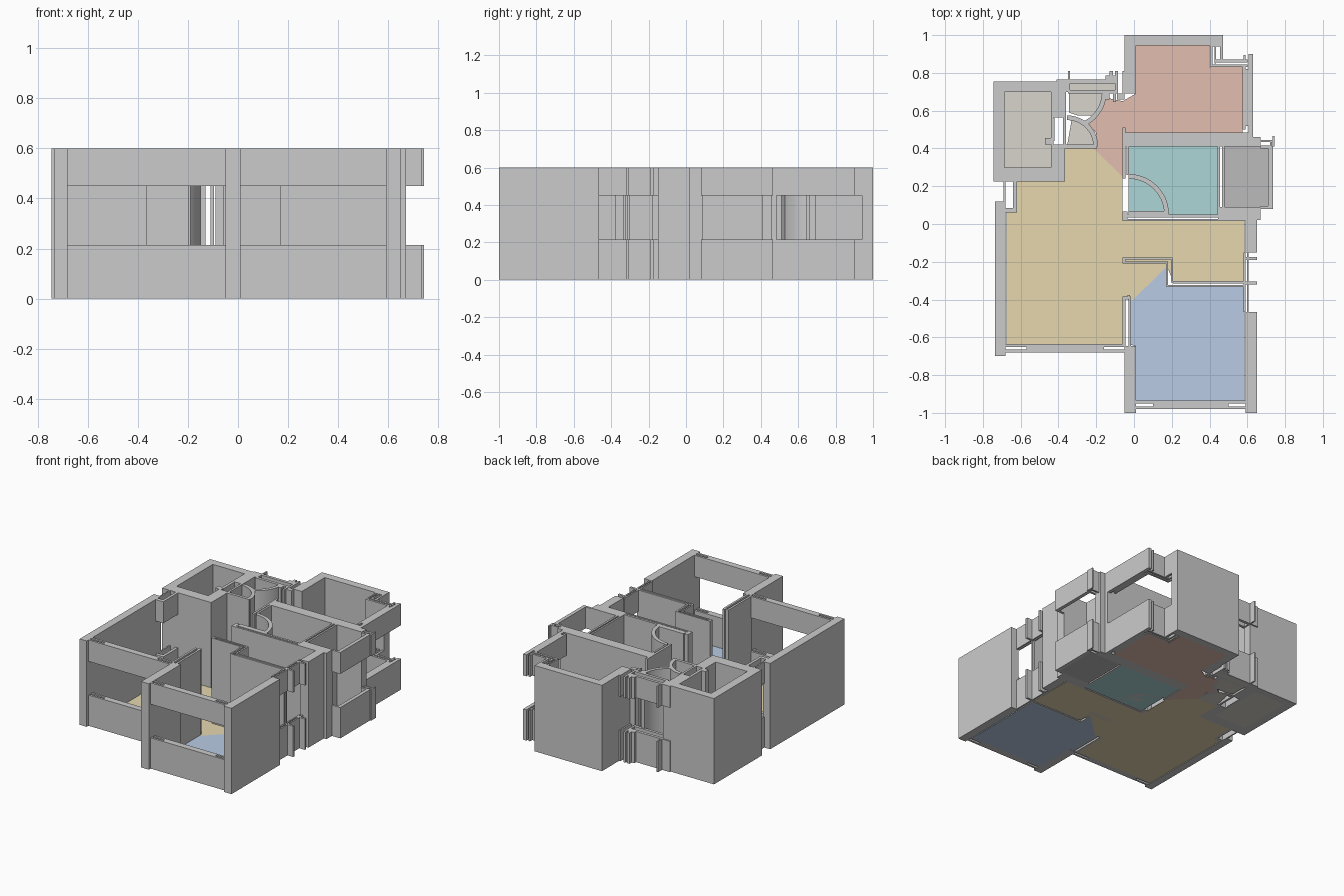
import bpy, bmesh, math

H, SILL, HEAD = 0.6, 0.215, 0.45   # wall height, window sill and window head
FLOOR_T = 0.004


def prism(bm, pts, z0, z1):
    vs = [bm.verts.new((x, y, z0)) for x, y in pts]
    face = bm.faces.new(vs)
    top = bmesh.ops.extrude_face_region(bm, geom=[face])['geom']
    bmesh.ops.translate(bm, vec=(0, 0, z1 - z0),
                        verts=[g for g in top if isinstance(g, bmesh.types.BMVert)])


def finish(bm, name, mat=None):
    bmesh.ops.recalc_face_normals(bm, faces=bm.faces[:])
    me = bpy.data.meshes.new(name)
    bm.to_mesh(me)
    bm.free()
    ob = bpy.data.objects.new(name, me)
    bpy.context.collection.objects.link(ob)
    if mat:
        me.materials.append(mat)
    return ob


def walls(name, boxes, spans=((0, H),)):
    """Boxes given as x0, x1, y0, y1, raised over each height span."""
    bm = bmesh.new()
    for x0, x1, y0, y1 in boxes:
        for z0, z1 in spans:
            prism(bm, [(x0, y0), (x1, y0), (x1, y1), (x0, y1)], z0, z1)
    return finish(bm, name)


def window_walls(name, boxes):
    return walls(name, boxes, ((0, SILL), (HEAD, H)))


def slotted_window(name, x0, x1, y0, y1, slot):
    """Window wall with a narrow vertical slot near each end."""
    t = (y1 - y0) / 3
    window_walls(name, [(x0, x1, y0, y0 + t), (x0, x1, y1 - t, y1),
                        (x0 + slot, x1 - slot, y0 + t, y1 - t)])


def arc_pts(cx, cy, r, a0, a1, n=14):
    return [(cx + r * math.cos(math.radians(a0 + (a1 - a0) * i / n)),
             cy + r * math.sin(math.radians(a0 + (a1 - a0) * i / n))) for i in range(n + 1)]


def arc_wall(name, cx, cy, r0, r1, a0, a1):
    bm = bmesh.new()
    prism(bm, arc_pts(cx, cy, r1, a0, a1) + arc_pts(cx, cy, r0, a1, a0), 0, H)
    return finish(bm, name)


def floor(name, pts, color=None):
    mat = None
    if color:
        mat = bpy.data.materials.new(name)
        mat.diffuse_color = (*color, 1)
    bm = bmesh.new()
    prism(bm, pts, 0, FLOOR_T)
    return finish(bm, name, mat)


def rect(x0, x1, y0, y1):
    return [(x0, y0), (x1, y0), (x1, y1), (x0, y1)]


# floors
floor("living_floor", [(-.675, -.64), (-.06, -.64), (-.06, -.385), (-.015, -.41), (.175, -.225),
      (.21, -.31), (.585, -.31), (.585, .015), (-.06, .015), (-.06, .25), (-.215, .40),
      (-.365, .40), (-.365, .225), (-.625, .225), (-.625, .06), (-.675, .06)], (.79, .68, .43))
floor("front_bedroom_floor", [(.01, -.935), (.585, -.935), (.585, -.33), (.18, -.33),
      (.175, -.225), (-.015, -.41), (-.02, -.64), (.01, -.645)], (.48, .60, .77))
floor("back_bedroom_floor", [(.01, .945), (.40, .945), (.40, .83), (.575, .83), (.575, .485),
      (-.06, .485), (-.06, .25), (-.215, .40), (-.2, .48), (-.24, .53), (-.18, .59),
      (-.155, .67), (-.06, .65), (.01, .69)], (.77, .51, .43))
floor("bathroom_floor", rect(-.03, .445, .045, .41), (.42, .67, .68))
floor("balcony_floor", rect(.475, .71, .09, .41), (.5, .5, .5))
BEIGE = (.68, .66, .60)
floor("store_floor", rect(-.685, -.44, .30, .70), BEIGE)
floor("bathroom_door_swing", [(-.03, .05)] + arc_pts(-.03, .05, .2, 0, 90), BEIGE)
floor("entry_door_swing", [(-.355, .41)] + arc_pts(-.355, .41, .15, 0, 80), BEIGE)
floor("lobby_floor", [(-.345, .70)] + arc_pts(-.345, .70, .18, 0, -45) + [(-.30, .575), (-.345, .59)], BEIGE)

# back bedroom walls
walls("back_bedroom_walls", [(-.05, .47, .945, 1), (-.05, .01, .69, .945),
      (.40, .47, .94, .945), (-.06, .63, .41, .485), (.63, .67, .41, .46)])
window_walls("back_bedroom_windows", [(.405, .415, .83, .945), (.425, .435, .85, .945),
      (.415, .60, .83, .845), (.435, .60, .855, .87), (.575, .59, .50, .83),
      (.605, .63, .485, .90), (.59, .605, .52, .82), (.58, .59, .87, .895), (.455, .47, .87, .945)])

# bathroom walls and the curved door sweep
walls("bathroom_walls", [(-.06, -.045, .24, .41), (-.04, -.027, .26, .41), (-.06, -.045, .485, .51),
      (-.06, .445, .015, .027), (-.06, .445, .035, .05), (-.06, -.035, .027, .065),
      (.443, .455, .05, .41), (.465, .478, .09, .41), (.445, .59, .015, .09)])
arc_wall("bathroom_door_arc", -.03, .05, .19, .215, 0, 90)
walls("bathroom_door_jamb", [(-.03, .18, .05, .07)])

# balcony parapet and beam
window_walls("balcony_parapet", [(.71, .735, .08, .41), (.67, .71, .08, .095),
      (.67, .72, .40, .415), (.72, .73, .41, .44), (.733, .743, .41, .465), (.67, .74, .435, .445)])

# right side walls with the hallway window
walls("right_walls", [(.59, .65, -.15, .09), (.65, .67, .02, .09), (.59, .65, -1, -.465)])
window_walls("hall_window", [(.58, .59, -.465, -.15), (.597, .607, -.465, -.15),
      (.59, .65, -.19, -.175), (.59, .65, -.32, -.305)])

# hallway partitions, made from paired leaves
walls("hall_partitions", [(-.06, .205, -.188, -.178), (-.06, .175, -.208, -.198),
      (-.06, -.045, -.198, -.188), (.17, .18, -.33, -.198), (.195, .207, -.31, -.188),
      (.207, .59, -.315, -.303), (.18, .59, -.333, -.322)])
walls("bedroom_partition", [(-.06, -.045, -.645, -.385), (-.03, -.015, -.645, -.385),
      (-.045, -.03, -.40, -.385), (-.035, -.02, -.385, -.375)])

# front windows and piers
walls("front_piers", [(-.05, .01, -1, -.645), (-.735, -.68, -.70, .12)])
slotted_window("living_window", -.68, -.05, -.68, -.635, .11)
slotted_window("front_bedroom_window", .01, .59, -.98, -.935, .09)

# store room walls
walls("store_walls", [(-.745, -.685, .225, .755), (-.685, -.35, .70, .755), (-.685, -.44, .225, .30),
      (-.44, -.365, .225, .42), (-.44, -.425, .30, .44), (-.44, -.425, .56, .70),
      (-.47, -.44, .42, .455), (-.425, -.36, .565, .70), (-.375, -.36, .42, .565)])
walls("store_door_leaf", [(-.44, -.42, .44, .56)])
window_walls("left_window", [(-.69, -.68, .06, .225), (-.64, -.62, .06, .225), (-.68, -.64, .06, .085)])

# entry lobby with two curved door sweeps
walls("entry_sill", [(-.365, -.195, .40, .42)])
arc_wall("entry_door_arc", -.355, .41, .14, .165, 0, 90)
arc_wall("lobby_door_arc", -.345, .70, .175, .20, -65, 0)
window_walls("lobby_window", [(-.35, -.09, .745, .765), (-.35, -.09, .69, .71),
      (-.35, -.34, .71, .81), (-.41, -.345, .755, .765), (-.10, -.085, .69, .81),
      (-.06, -.05, .69, .81), (-.15, -.10, .765, .785), (-.13, -.11, .785, .81)])
floor("lobby_window_sill", rect(-.34, -.10, .71, .745), BEIGE)
walls("lobby_posts", [(-.16, -.13, .66, .69), (-.11, -.095, .645, .69), (-.09, -.05, .66, .69)])
